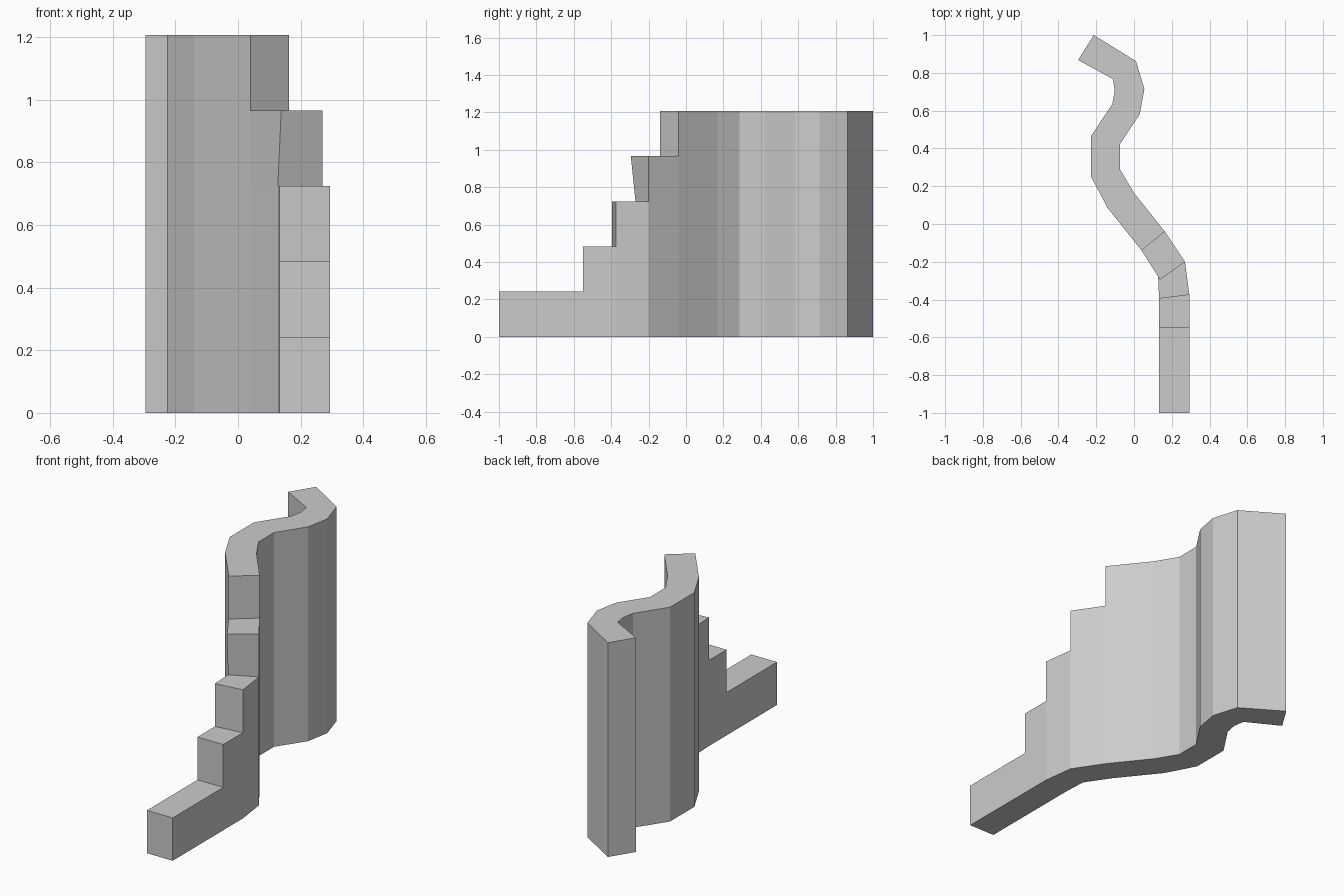
import bpy, bmesh

if "Cube" in bpy.data.objects:
    bpy.data.objects.remove(bpy.data.objects["Cube"])

STEP = 1.207 / 5
# plan of the winding wall: left and right edge at each station, front to back
LEFT = [(.133, -1), (.133, -.55), (.133, -.395), (.127, -.27), (.04, -.14), (-.14, .085),
        (-.227, .25), (-.227, .467), (-.115, .635), (-.102, .705), (-.112, .768), (-.296, .868)]
RIGHT = [(.293, -1), (.293, -.55), (.293, -.375), (.27, -.2), (.163, -.04), (0, .165),
         (-.073, .287), (-.073, .425), (.03, .58), (.055, .715), (.01, .863), (-.213, 1)]
LAST = len(LEFT) - 1

bm = bmesh.new()
cache = {}


def vert(station, side, level):
    key = (station, side, level)
    if key not in cache:
        x, y = (LEFT, RIGHT)[side][station]
        if key == (3, 0, 4):  # leaning corner of the fourth step
            x, y = .138, -.295
        cache[key] = bm.verts.new((x, y, level * STEP))
    return cache[key]


def face(*keys):
    bm.faces.new([vert(*k) for k in keys])


# each layer starts one station further back, forming the stepped end
for j in range(5):
    for i in range(j, LAST):
        face((i, 0, j), (i, 0, j + 1), (i + 1, 0, j + 1), (i + 1, 0, j))
        face((i, 1, j), (i + 1, 1, j), (i + 1, 1, j + 1), (i, 1, j + 1))
    for i in (j, LAST):  # riser and back end
        face((i, 0, j), (i, 1, j), (i, 1, j + 1), (i, 0, j + 1))

# treads, wall top and underside
for i in range(LAST):
    for level in (0, min(i + 1, 5)):
        face((i, 0, level), (i, 1, level), (i + 1, 1, level), (i + 1, 0, level))

bmesh.ops.recalc_face_normals(bm, faces=bm.faces)
mesh = bpy.data.meshes.new("stepped_winding_wall")
bm.to_mesh(mesh)
bm.free()
bpy.context.collection.objects.link(bpy.data.objects.new("stepped_winding_wall", mesh))
